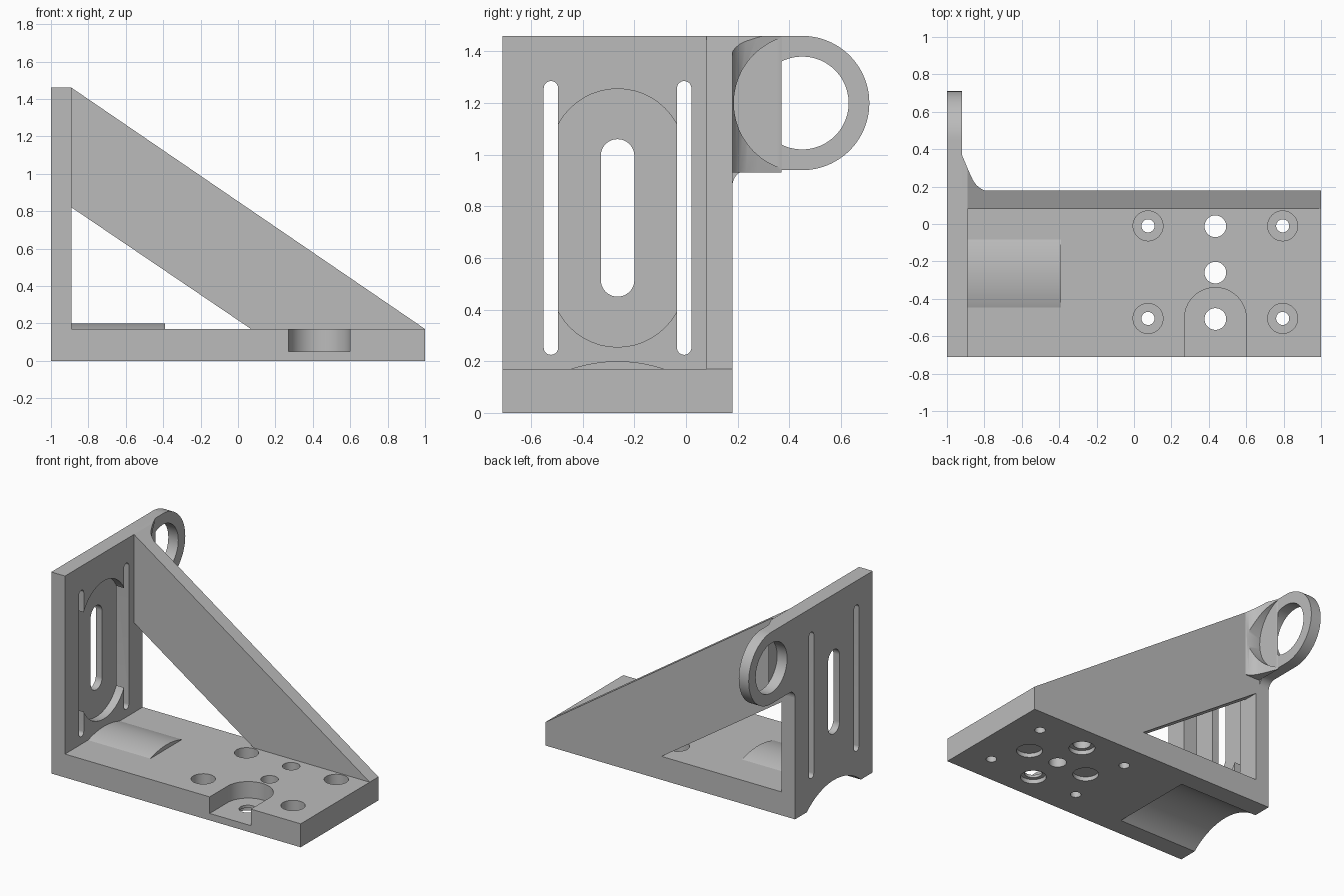
import bpy
import bmesh
from math import sin, cos, pi, radians

default_cube = bpy.data.objects.get("Cube")
if default_cube:
    bpy.data.objects.remove(default_cube, do_unlink=True)

grey = bpy.data.materials.new("plain_grey")
grey.use_nodes = True
grey.diffuse_color = (0.5, 0.5, 0.5, 1)
grey.node_tree.nodes["Principled BSDF"].inputs["Base Color"].default_value = grey.diffuse_color


def arc(centre_u, centre_v, radius, start=0, end=360, steps=48):
    """Points along an arc; a full turn leaves out the repeated last point."""
    count = steps if abs(end - start) == 360 else steps + 1
    points = []
    for i in range(count):
        angle = radians(start + (end - start) * i / steps)
        points.append((centre_u + radius * cos(angle), centre_v + radius * sin(angle)))
    return points


def upright_slot(centre, low, high, radius):
    """Round-ended slot outline whose ends reach low and high."""
    return (arc(centre, high - radius, radius, 0, 180, 24)
            + arc(centre, low + radius, radius, 180, 360, 24))


def prism(name, outline, axis, low, high):
    """Extrude a flat outline along the given axis."""
    place = {
        "X": lambda u, v, depth: (depth, u, v),
        "Y": lambda u, v, depth: (u, depth, v),
        "Z": lambda u, v, depth: (u, v, depth),
    }[axis]
    bm = bmesh.new()
    near = [bm.verts.new(place(u, v, low)) for u, v in outline]
    far = [bm.verts.new(place(u, v, high)) for u, v in outline]
    bm.faces.new(near)
    bm.faces.new(far)
    for i in range(len(outline)):
        j = (i + 1) % len(outline)
        bm.faces.new((near[i], near[j], far[j], far[i]))
    bmesh.ops.recalc_face_normals(bm, faces=bm.faces)
    mesh = bpy.data.meshes.new(name)
    bm.to_mesh(mesh)
    bm.free()
    mesh.materials.append(grey)
    obj = bpy.data.objects.new(name, mesh)
    bpy.context.collection.objects.link(obj)
    return obj


def select_only(obj):
    bpy.ops.object.select_all(action="DESELECT")
    obj.select_set(True)
    bpy.context.view_layer.objects.active = obj


def cut(target, outline, axis, low, high):
    """Subtract an extruded outline from the target."""
    cutter = prism("cutter", outline, axis, low, high)
    cutter.hide_render = True
    select_only(target)
    modifier = target.modifiers.new("cut", "BOOLEAN")
    modifier.operation = "DIFFERENCE"
    modifier.solver = "EXACT"
    modifier.object = cutter
    bpy.ops.object.modifier_apply(modifier=modifier.name)
    bpy.data.objects.remove(cutter, do_unlink=True)


# Main dimensions
front, back = -0.71, 0.18
wall_x, base_top, wall_top = -0.89, 0.17, 1.46
middle = -0.265
hole_x, hole_y = 0.435, -0.26
ring_y, ring_z, ring_radius = 0.45, 1.2, 0.26

# Base and upright wall in one L profile
bracket = prism("base_and_wall", [
    (-1, 0), (1, 0), (1, base_top), (wall_x, base_top),
    (wall_x, wall_top), (-1, wall_top)], "Y", front, back)

# Shallow recess and slots in the wall
cut(bracket, upright_slot(middle, 0.255, 1.255, 0.26), "X", wall_x - 0.06, -0.8)
cut(bracket, upright_slot(middle, 0.45, 1.06, 0.065), "X", -1.1, -0.8)
for side in (-1, 1):
    cut(bracket, upright_slot(middle + side * 0.258, 0.225, 1.285, 0.028), "X", -1.1, -0.8)

# Arched channel under the wall end
cut(bracket, arc(middle, -0.36, 0.475, steps=96), "X", -1.1, -0.37)

# Round-ended notch in the front edge
notch_y = hole_y - 0.245
notch = arc(hole_x, notch_y, 0.165, 0, 180) + [(hole_x - 0.165, -0.8), (hole_x + 0.165, -0.8)]
cut(bracket, notch, "Z", 0.05, 0.3)

# Counterbored corner holes
for x in (hole_x - 0.36, hole_x + 0.36):
    for y in (hole_y - 0.245, hole_y + 0.25):
        cut(bracket, arc(x, y, 0.08), "Z", 0.05, 0.3)
        cut(bracket, arc(x, y, 0.035), "Z", -0.1, 0.3)

# Centre row of holes, and a ring of four recesses in the underside
for step in (-1, 0, 1):
    cut(bracket, arc(hole_x, hole_y + step * 0.248, 0.058), "Z", -0.1, 0.3)
for turn in range(4):
    x = hole_x + 0.24 * cos(turn * pi / 2)
    y = hole_y + 0.248 * sin(turn * pi / 2)
    cut(bracket, arc(x, y, 0.085), "Z", -0.1, 0.03)

# Raised crown above the channel
crown = prism("channel_crown", arc(middle, -0.36, 0.56, 70, 110, 32), "X", wall_x, -0.39)

# Diagonal brace
brace = prism("diagonal_brace", [
    (wall_x, wall_top), (1, base_top), (0.07, base_top), (wall_x, 0.82)], "Y", 0.08, back)

# Ring lug with a small fillet beneath
lug_outline = [(back, wall_top)]
lug_outline += arc(ring_y, ring_z, ring_radius, 90, -90)
lug_outline += arc(back + 0.06, 0.88, 0.06, 90, 180, 10)
lug = prism("ring_lug", lug_outline, "X", -1, -0.92)
cut(lug, arc(ring_y, ring_z, 0.18), "X", -1.1, -0.8)

# Curved gusset between lug and brace, cleared around the ring
gusset = prism("lug_gusset", [
    (-0.92, back), (-0.92, 0.37), (-0.88, 0.275), (-0.86, 0.232),
    (-0.842, 0.207), (-0.82, 0.19), (-0.8, back)], "Z", 0.93, wall_top)
cut(gusset, arc(ring_y, ring_z, ring_radius + 0.005), "X", -0.919, -0.5)
cut(gusset, [(wall_x, wall_top), (wall_x, 2), (1, 2), (1, base_top)], "Y", 0, 1)

# Smooth round surfaces, keep edges crisp
for part in (bracket, crown, brace, lug, gusset):
    select_only(part)
    bpy.ops.object.shade_smooth_by_angle(angle=radians(30))
